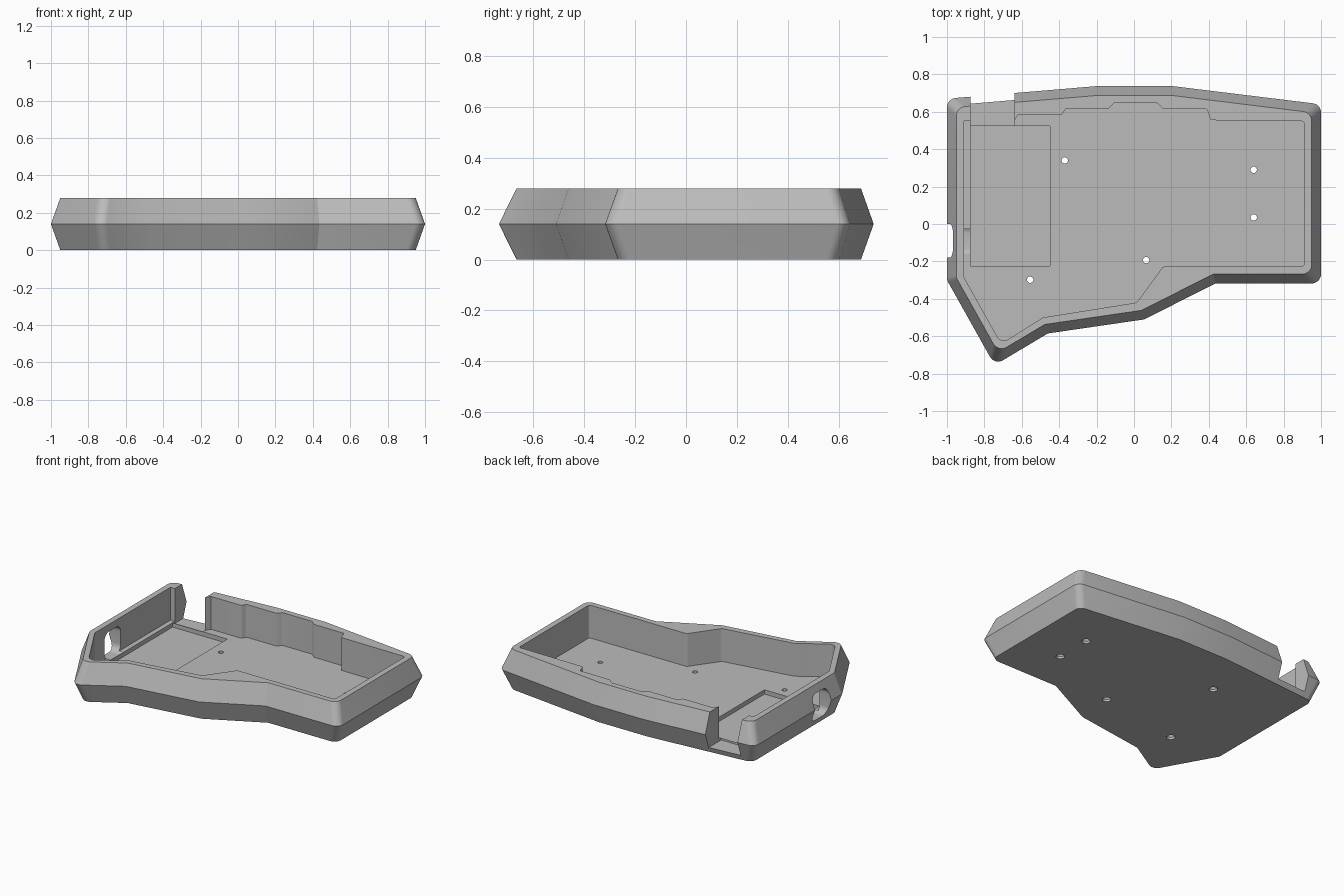
import bpy, bmesh, math
from mathutils import Vector

if "Cube" in bpy.data.objects:
    bpy.data.objects.remove(bpy.data.objects["Cube"], do_unlink=True)

HEIGHT, FLOOR, INSET = 0.28, 0.05, 0.05

grey = bpy.data.materials.new("plain grey")
grey.use_nodes = True
grey.diffuse_color = (0.5, 0.5, 0.5, 1)
grey.node_tree.nodes["Principled BSDF"].inputs["Base Color"].default_value = (0.5, 0.5, 0.5, 1)


def offset(points, d):
    """Move every side of a counter-clockwise outline inward by d."""
    result = []
    for i, p in enumerate(points):
        a = (p - points[i - 1]).normalized()
        b = (points[(i + 1) % len(points)] - p).normalized()
        na, nb = Vector((-a.y, a.x)), Vector((-b.y, b.x))
        result.append(p + (na + nb) * d / (1 + na.dot(nb)))
    return result


def rounded(points, radii, steps=6):
    """Round the corners that have a radius."""
    result = []
    for i, (p, r) in enumerate(zip(points, radii)):
        if not r:
            result.append(p)
            continue
        a = (points[i - 1] - p).normalized()
        b = (points[(i + 1) % len(points)] - p).normalized()
        half = a.angle(b) / 2
        cut = r / math.tan(half)
        centre = p + (a + b).normalized() * r / math.sin(half)
        start, end = p + a * cut - centre, p + b * cut - centre
        for k in range(steps + 1):
            result.append(centre + start.lerp(end, k / steps).normalized() * r)
    return result


def loft(name, rings):
    """Closed solid through equal-length rings of 3D points."""
    bm = bmesh.new()
    loops = [[bm.verts.new(p) for p in ring] for ring in rings]
    for low, high in zip(loops, loops[1:]):
        for i in range(len(low)):
            bm.faces.new((low[i - 1], low[i], high[i], high[i - 1]))
    bm.faces.new(loops[0])
    bm.faces.new(loops[-1])
    bmesh.ops.recalc_face_normals(bm, faces=bm.faces)
    mesh = bpy.data.meshes.new(name)
    bm.to_mesh(mesh)
    bm.free()
    mesh.materials.append(grey)
    obj = bpy.data.objects.new(name, mesh)
    bpy.context.collection.objects.link(obj)
    return obj


def prism(name, points, z0, z1):
    return loft(name, [[(p.x, p.y, z) for p in points] for z in (z0, z1)])


def box(name, x0, x1, y0, y1, z0, z1):
    corners = [Vector(c) for c in ((x0, y0), (x1, y0), (x1, y1), (x0, y1))]
    return prism(name, corners, z0, z1)


def disc(x, y, r, z, n=20):
    return [(x + r * math.cos(math.tau * i / n), y + r * math.sin(math.tau * i / n), z) for i in range(n)]


def carve(target, cutter):
    """Subtract the cutter, then discard it."""
    mod = target.modifiers.new("cut", 'BOOLEAN')
    mod.operation, mod.solver, mod.object = 'DIFFERENCE', 'EXACT', cutter
    bpy.context.view_layer.objects.active = target
    bpy.ops.object.modifier_apply(modifier=mod.name)
    bpy.data.objects.remove(cutter, do_unlink=True)


# Case body: widest at mid height, tapering to the top and bottom
outline = [Vector(p) for p in (
    (-1, -0.3), (-0.745, -0.755), (-0.46, -0.585), (0.055, -0.51), (0.435, -0.318),
    (1, -0.318), (1, 0.64), (0.2, 0.738), (-0.19, 0.738), (-1, 0.67))]
radii = (0.05, 0.05, 0, 0, 0, 0.05, 0.05, 0, 0, 0.05)
rings = []
for z, d in ((0, INSET), (HEIGHT / 2, 0), (HEIGHT, INSET)):
    rings.append([(p.x, p.y, z) for p in rounded(offset(outline, d), radii)])
case = loft("tray_case", rings)

# Cavity with a stepped back wall
cavity = [Vector(p) for p in (
    (-0.909, -0.285), (-0.71, -0.64), (-0.487, -0.5), (0.015, -0.42), (0.155, -0.228),
    (0.909, -0.228), (0.909, 0.55), (0.41, 0.555), (0.39, 0.615), (0.155, 0.617),
    (0.123, 0.647), (-0.107, 0.647), (-0.135, 0.617), (-0.365, 0.617), (-0.385, 0.585),
    (-0.62, 0.585), (-0.64, 0.55), (-0.909, 0.55))]
cavity_radii = [0.02, 0.04, 0.02, 0.03, 0.02, 0.015, 0.015] + [0.01] * 8 + [0, 0, 0]
carve(case, prism("cavity_cutter", rounded(cavity, cavity_radii), FLOOR, 1))

# Shallow floor recess and the open notch behind it
carve(case, box("recess_cutter", -0.875, -0.45, -0.225, 0.525, 0.02, 0.2))
carve(case, box("notch_cutter", -0.875, -0.64, 0.5251, 0.9, 0.036, 1))

# Rounded cable port through the side wall
port = rounded([Vector(p) for p in ((-0.18, 0.04), (0, 0.04), (0, 0.23), (-0.18, 0.23))], [0.05] * 4)
carve(case, loft("port_cutter", [[(x, p.x, p.y) for p in port] for x in (-1.1, -0.876)]))

# Countersunk screw holes
for x, y in ((-0.37, 0.34), (0.64, 0.29), (0.64, 0.035), (0.065, -0.193), (-0.555, -0.298)):
    profile = ((0.028, -0.02), (0.028, 0.015), (0.017, 0.03), (0.017, 0.1))
    carve(case, loft("screw_cutter", [disc(x, y, r, z) for r, z in profile]))

# Smooth the rounded corners only
bpy.ops.object.select_all(action='DESELECT')
case.select_set(True)
bpy.context.view_layer.objects.active = case
bpy.ops.object.shade_smooth_by_angle(angle=math.radians(25))
